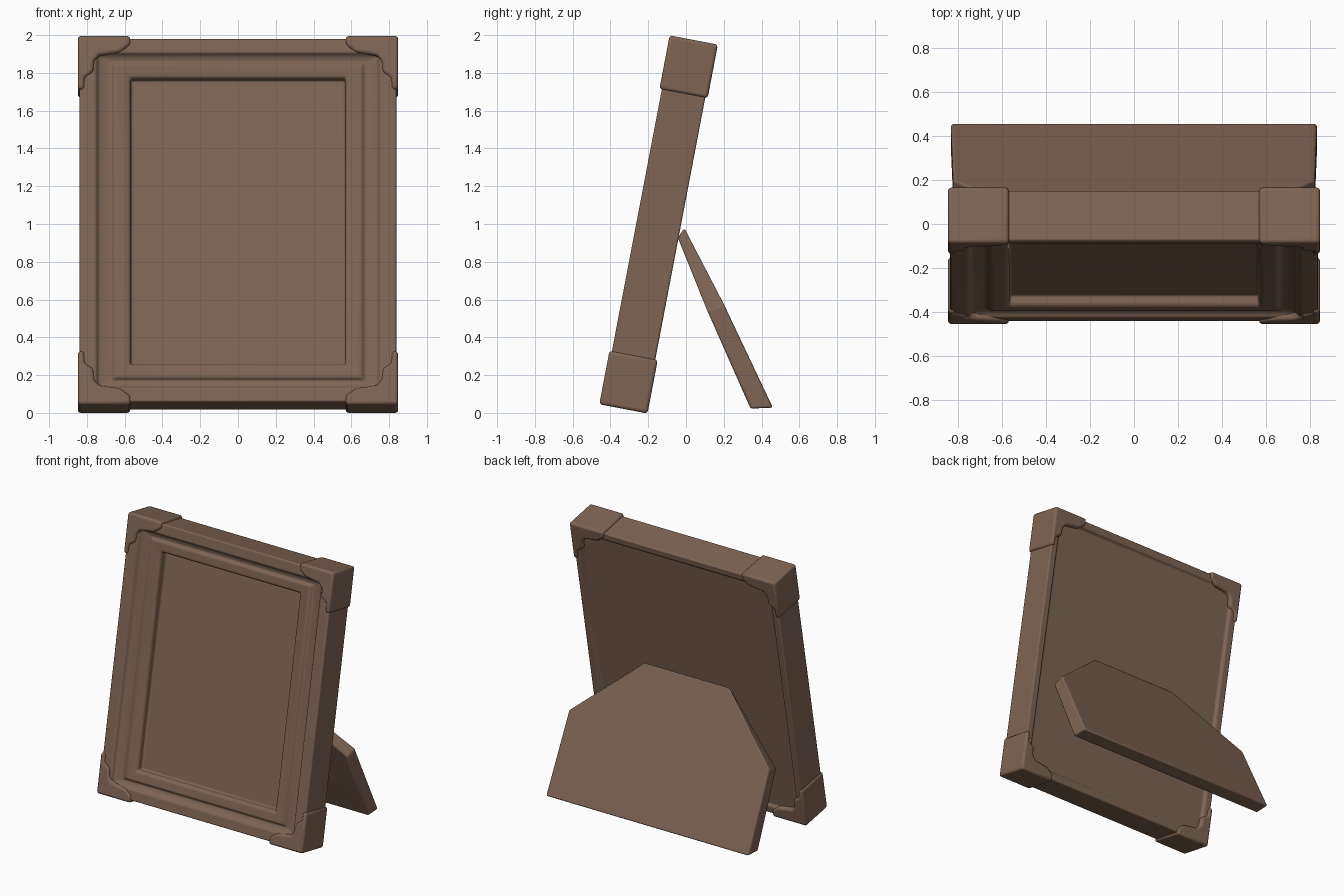
import bpy, bmesh, math
from mathutils import Matrix

if "Cube" in bpy.data.objects:
    bpy.data.objects.remove(bpy.data.objects["Cube"])

wood = bpy.data.materials.new("brown wood")
wood.diffuse_color = (0.21, 0.128, 0.087, 1)
wood.use_nodes = True
wood.node_tree.nodes["Principled BSDF"].inputs["Base Color"].default_value = wood.diffuse_color

# The frame leans back around its centre
LEAN = Matrix.Translation((0, -0.142, 1.0)) @ Matrix.Rotation(math.radians(-10.8), 4, 'X')


def finish(bm, name, bevel, matrix=None):
    bmesh.ops.recalc_face_normals(bm, faces=bm.faces)
    if matrix:
        bm.transform(matrix)
    me = bpy.data.meshes.new(name)
    bm.to_mesh(me)
    bm.free()
    me.materials.append(wood)
    ob = bpy.data.objects.new(name, me)
    bpy.context.collection.objects.link(ob)
    mod = ob.modifiers.new("soft edges", 'BEVEL')
    mod.width = bevel
    mod.segments = 3
    mod.limit_method = 'ANGLE'
    mod.angle_limit = math.radians(20)
    bpy.ops.object.select_all(action='DESELECT')
    ob.select_set(True)
    bpy.context.view_layer.objects.active = ob
    bpy.ops.object.shade_smooth_by_angle(angle=math.radians(40))
    return ob


def loft(bm, loops):
    """Bridge equal-length point loops and cap both ends."""
    rows = [[bm.verts.new(p) for p in loop] for loop in loops]
    for a, b in zip(rows, rows[1:]):
        for i in range(len(a)):
            j = (i + 1) % len(a)
            bm.faces.new((a[i], a[j], b[j], b[i]))
    bm.faces.new(rows[0])
    bm.faces.new(rows[-1])


def ring(hx, hz, y):
    return [(-hx, y, -hz), (hx, y, -hz), (hx, y, hz), (-hx, y, hz)]


# Moulded frame with sunken picture panel: half width, half height, depth
profile = [
    (0.775, 0.915, 0.098), (0.785, 0.925, 0.117),            # back panel lip
    (0.838, 0.978, 0.117), (0.838, 0.978, -0.117),           # outer side
    (0.755, 0.905, -0.117), (0.735, 0.888, -0.090),          # outer rim
    (0.675, 0.858, -0.078), (0.650, 0.842, -0.098),          # groove
    (0.585, 0.785, -0.092), (0.568, 0.770, -0.080),          # inner moulding
    (0.566, 0.768, -0.035),                                  # picture panel
]
bm = bmesh.new()
loft(bm, [ring(*p) for p in profile])
finish(bm, "picture_frame", 0.018, LEAN)

# Stepped caps wrapping the four corners
cap = [(0.848, 0.994), (0.570, 0.994), (0.570, 0.945), (0.625, 0.905),
       (0.735, 0.890), (0.762, 0.860), (0.765, 0.800), (0.812, 0.770),
       (0.815, 0.705), (0.848, 0.705)]
for sx, side in ((-1, "left"), (1, "right")):
    for sz, level in ((-1, "bottom"), (1, "top")):
        bm = bmesh.new()
        loft(bm, [[(sx * x, y, sz * z) for x, z in cap] for y in (-0.13, 0.13)])
        finish(bm, f"corner_cap_{level}_{side}", 0.022, LEAN)

# Easel stand: six-sided board, thicker at the foot
# rows: half width, front (y, z), back (y, z)
rows = [
    (0.835, (0.345, 0.025), (0.463, 0.030)),
    (0.825, (0.115, 0.545), (0.205, 0.575)),
    (0.350, (-0.040, 0.930), (-0.005, 0.980)),
]
bm = bmesh.new()
loft(bm, [[(s * w, *p) for w, p, q in rows for s in (-1, 1)] and
          [(w, *p), (w, *q), (-w, *q), (-w, *p)] for w, p, q in rows])
finish(bm, "easel_stand", 0.012)

# Rest everything on the ground and centre front to back
bpy.context.view_layer.update()
dg = bpy.context.evaluated_depsgraph_get()
pts = []
for ob in bpy.context.collection.objects:
    ev = ob.evaluated_get(dg)
    pts += [ob.matrix_world @ v.co for v in ev.data.vertices]
low = min(p.z for p in pts)
mid = (min(p.y for p in pts) + max(p.y for p in pts)) / 2
for ob in bpy.context.collection.objects:
    ob.location.z -= low
    ob.location.y -= mid
